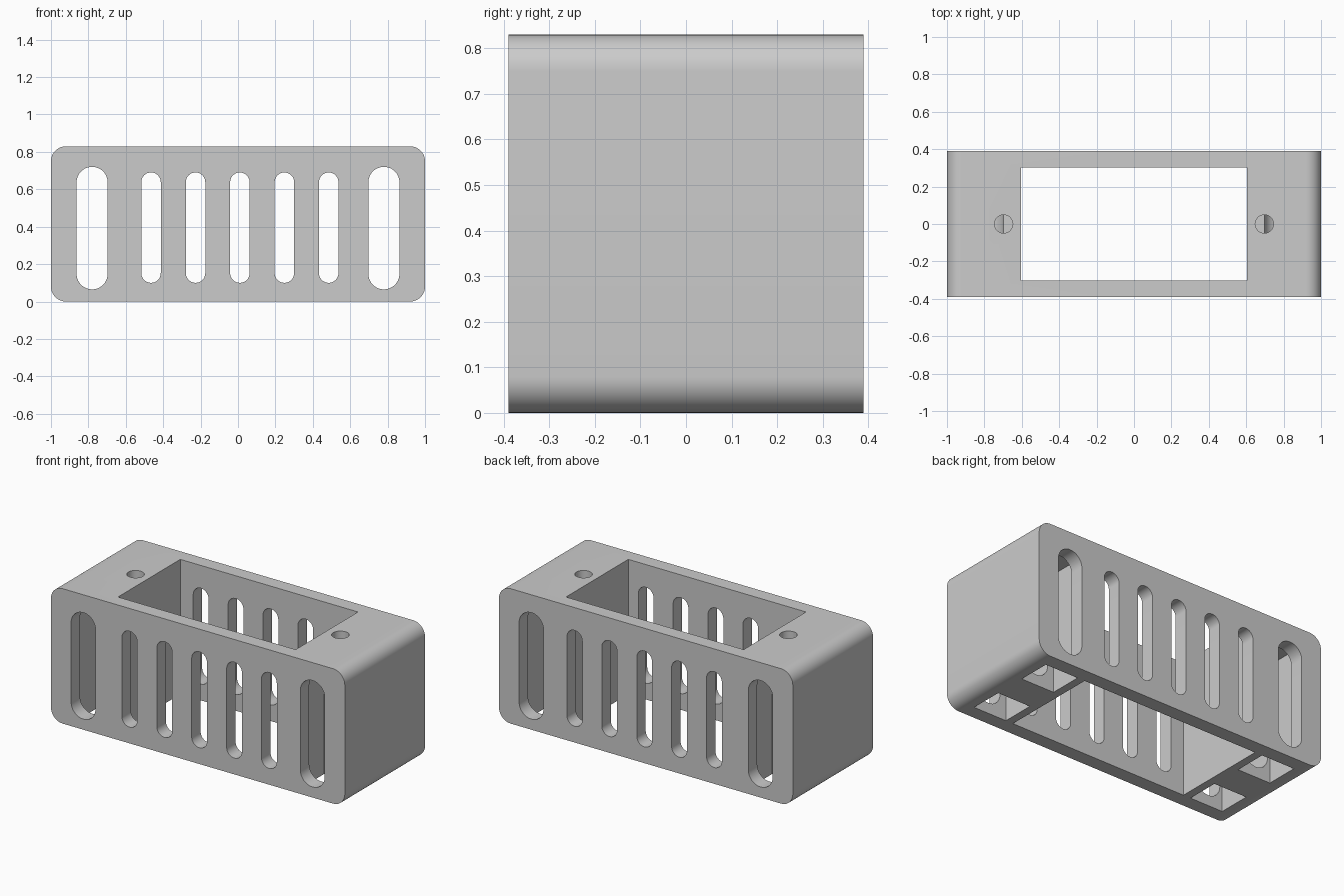
import bpy, bmesh, math

cube = bpy.data.objects.get("Cube")
if cube:
    bpy.data.objects.remove(cube, do_unlink=True)

grey = bpy.data.materials.new("plain_grey")
grey.use_nodes = True
colour = (0.6, 0.6, 0.6, 1)
grey.diffuse_color = colour
grey.node_tree.nodes["Principled BSDF"].inputs["Base Color"].default_value = colour


def finish(bm, name):
    bmesh.ops.recalc_face_normals(bm, faces=bm.faces)
    mesh = bpy.data.meshes.new(name)
    bm.to_mesh(mesh)
    bm.free()
    mesh.materials.append(grey)
    obj = bpy.data.objects.new(name, mesh)
    bpy.context.collection.objects.link(obj)
    return obj


def rounded_prism(name, x, z0, z1, width, radius, depth, steps=12):
    """Rounded rectangle in the front plane, extruded from front to back."""
    bm = bmesh.new()
    cz, dx, dz = (z0 + z1) / 2, width / 2 - radius, (z1 - z0) / 2 - radius
    ring = []
    for corner, (sx, sz) in enumerate([(1, 1), (-1, 1), (-1, -1), (1, -1)]):
        for i in range(steps + 1):
            a = (corner + i / steps) * math.pi / 2
            ring.append(bm.verts.new((x + sx * dx + radius * math.cos(a), -depth / 2,
                                      cz + sz * dz + radius * math.sin(a))))
    bmesh.ops.remove_doubles(bm, verts=ring, dist=1e-5)
    face = bm.faces.new(bm.verts)
    out = bmesh.ops.extrude_face_region(bm, geom=[face])
    moved = [v for v in out["geom"] if isinstance(v, bmesh.types.BMVert)]
    bmesh.ops.translate(bm, verts=moved, vec=(0, depth, 0))
    return finish(bm, name)


def box(name, x, y, z):
    """Box given by its (low, high) range on each axis."""
    bm = bmesh.new()
    bmesh.ops.create_cube(bm, size=1)
    for v in bm.verts:
        v.co = [r[0] if c < 0 else r[1] for c, r in zip(v.co, (x, y, z))]
    return finish(bm, name)


def drill(name, x, radius, z0, z1):
    bm = bmesh.new()
    bmesh.ops.create_cone(bm, cap_ends=True, segments=32, radius1=radius,
                          radius2=radius, depth=z1 - z0)
    bmesh.ops.translate(bm, verts=bm.verts, vec=(x, 0, (z0 + z1) / 2))
    return finish(bm, name)


# Outer housing with rounded long edges
housing = rounded_prism("vented_housing", 0, 0, 0.83, 2, 0.08, 0.78)

# Central opening, straight through from top to bottom
cutters = [box("opening_cutter", (-0.605, 0.605), (-0.303, 0.303), (-0.1, 1))]

# Narrow vents through the front and back walls
for x in (-0.465, -0.227, 0.01, 0.248, 0.485):
    cutters.append(rounded_prism("vent_cutter", x, 0.1, 0.69, 0.104, 0.052, 1))

# End slots, screw holes and the underside pockets around each screw post
for side in (-1, 1):
    cutters.append(rounded_prism("end_slot_cutter", side * 0.78, 0.065, 0.72, 0.166, 0.083, 1))
    cutters.append(drill("screw_hole_cutter", side * 0.697, 0.049, 0.4, 1))
    xs = sorted((side * 0.655, side * 0.88))
    for ys in ((-0.303, -0.1), (0.1, 0.303)):
        cutters.append(box("pocket_cutter", xs, ys, (-0.1, 0.74)))

# Cut the shapes away, one after another
for cutter in cutters:
    mod = housing.modifiers.new(cutter.name, "BOOLEAN")
    mod.operation = "DIFFERENCE"
    mod.solver = "EXACT"
    mod.object = cutter
bpy.context.view_layer.update()
cut = bpy.data.meshes.new_from_object(housing.evaluated_get(bpy.context.evaluated_depsgraph_get()))
housing.modifiers.clear()
housing.data = cut
for cutter in cutters:
    bpy.data.objects.remove(cutter, do_unlink=True)

# Smooth the rounded edges and keep the corners sharp
bpy.ops.object.select_all(action="DESELECT")
housing.select_set(True)
bpy.context.view_layer.objects.active = housing
bpy.ops.object.shade_smooth_by_angle(angle=math.radians(30))
